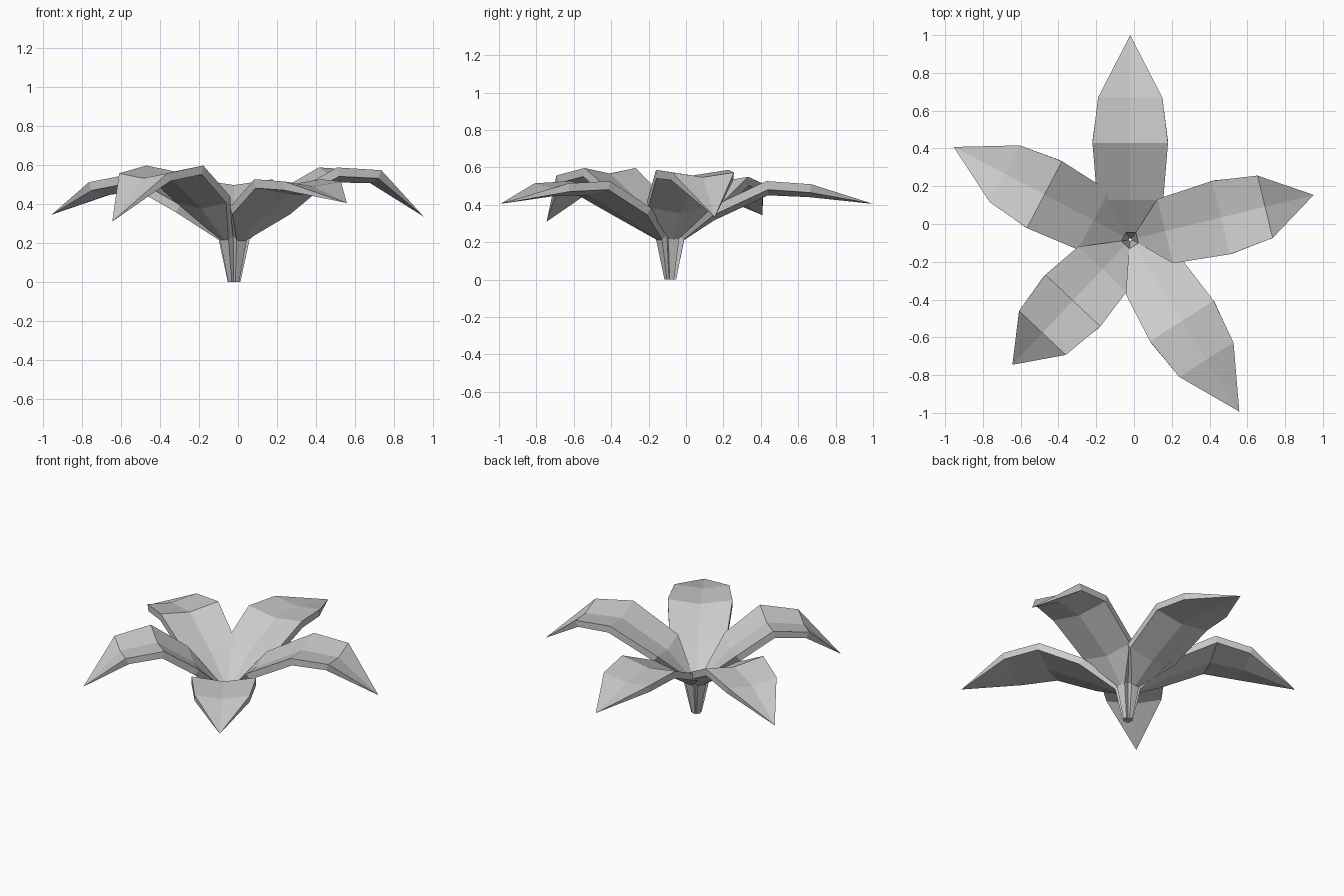
import bpy, bmesh
from math import radians
from mathutils import Vector, Matrix

cube = bpy.data.objects.get("Cube")
if cube:
    bpy.data.objects.remove(cube)

# Single flat colour
grey = bpy.data.materials.new("leaf_grey")
grey.use_nodes = True
colour = (0.6, 0.6, 0.6, 1)
grey.diffuse_color = colour
grey.node_tree.nodes["Principled BSDF"].inputs["Base Color"].default_value = colour

CENTRE = Vector((-0.02, -0.083, 0))

# Cross-section at each station: half width, fold depth, thickness
SECTIONS = [(0.012, 0, 0.024), (0.03, 0.004, 0.04), (0.175, 0.03, 0.045),
            (0.2, 0.03, 0.047), (0.17, 0.025, 0.045), (0, 0, 0)]


def make_leaf(name, angle, blade):
    """Loft a folded, thick leaf along a path of (distance, height) points."""
    path = [Vector(p) for p in [(0.006, 0), (0.038, 0.235)] + blade]
    bm = bmesh.new()
    rings = []
    for i, (p, (half, fold, thick)) in enumerate(zip(path, SECTIONS)):
        before = (p - path[max(i - 1, 0)]).normalized()
        after = (path[min(i + 1, len(path) - 1)] - p).normalized()
        along = (before + after).normalized()
        normal = Vector((-along.y, along.x)) if i else Vector((-1, 0))
        low = p - normal * thick
        points = [(p.x, s * half, p.y - (0 if s else fold)) for s in (-1, 0, 1)]
        points += [(low.x, s * half, low.y - (0 if s else fold)) for s in (1, 0, -1)]
        rings.append([bm.verts.new(v) for v in points])
    for a, b in zip(rings, rings[1:]):
        for k in range(6):
            n = (k + 1) % 6
            bm.faces.new((a[k], a[n], b[n], b[k]))
    bm.faces.new(rings[0])
    # Close the pointed tip
    bmesh.ops.remove_doubles(bm, verts=bm.verts, dist=0.0001)
    bmesh.ops.recalc_face_normals(bm, faces=bm.faces)
    bm.transform(Matrix.Translation(CENTRE) @ Matrix.Rotation(radians(angle), 4, "Z"))
    mesh = bpy.data.meshes.new(name)
    bm.to_mesh(mesh)
    bm.free()
    mesh.materials.append(grey)
    bpy.context.collection.objects.link(bpy.data.objects.new(name, mesh))


# Five leaves, each with its own bend
make_leaf("back_leaf", 90, [(0.21, 0.385), (0.513, 0.527), (0.753, 0.51), (1.083, 0.405)])
make_leaf("left_leaf", 13.7, [(0.19, 0.42), (0.495, 0.587), (0.735, 0.573), (1.0, 0.335)])
make_leaf("right_leaf", 152.3, [(0.22, 0.395), (0.513, 0.55), (0.75, 0.512), (1.056, 0.345)])
make_leaf("front_left_leaf", -57.6, [(0.235, 0.385), (0.51, 0.527), (0.753, 0.515), (1.078, 0.405)])
make_leaf("front_right_leaf", -133.3, [(0.215, 0.44), (0.443, 0.597), (0.678, 0.557), (0.91, 0.31)])
